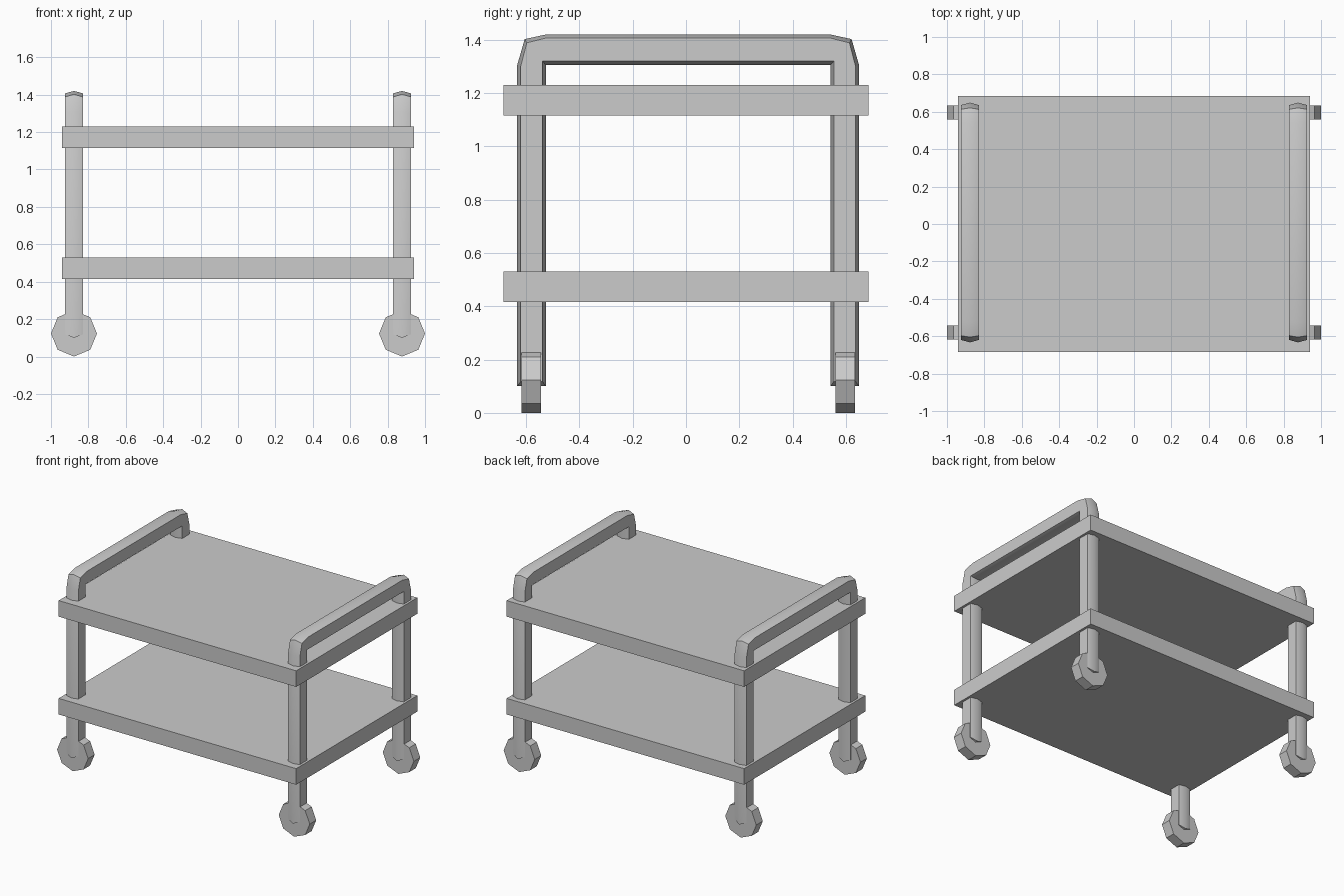
import bpy, bmesh, math

if "Cube" in bpy.data.objects:
    bpy.data.objects.remove(bpy.data.objects["Cube"])

YC = 0.008   # frames and wheels sit slightly behind centre
XC = 0.877   # frame distance from centre
HW = 0.047   # half thickness of the tube


def make_object(name, bm):
    bmesh.ops.remove_doubles(bm, verts=bm.verts, dist=0.0005)
    bmesh.ops.recalc_face_normals(bm, faces=bm.faces)
    mesh = bpy.data.meshes.new(name)
    bm.to_mesh(mesh)
    bm.free()
    obj = bpy.data.objects.new(name, mesh)
    bpy.context.collection.objects.link(obj)
    return obj


def shelf(name, z0, z1):
    bm = bmesh.new()
    bmesh.ops.create_cube(bm, size=1)
    for v in bm.verts:
        v.co = (v.co.x * 1.88, v.co.y * 1.37, (z0 + z1) / 2 + v.co.z * (z1 - z0))
    make_object(name, bm)


def wheel(name, x, y):
    bm = bmesh.new()
    r, w = 0.123, 0.0365
    rings = [[bm.verts.new((x + r * math.cos(i * math.pi / 4), y + s * w,
                            r + r * math.sin(i * math.pi / 4)))
              for i in range(8)] for s in (-1, 1)]
    for ring in rings:
        bm.faces.new(ring)
    for i in range(8):
        j = (i + 1) % 8
        bm.faces.new((rings[0][i], rings[0][j], rings[1][j], rings[1][i]))
    make_object(name, bm)


# Stations along half the frame, as (y, z):
# outer ridge, outer corner, inner corner, inner ridge
inner = ((0.547, 1.32), (0.534, 1.305))
half = [
    ((0.641, 0.10), (0.628, 0.118), (0.547, 0.118), (0.534, 0.10)),
    ((0.641, 1.305), (0.628, 1.30)) + inner,
    ((0.613, 1.402), (0.605, 1.388)) + inner,
    ((0.530, 1.42), (0.530, 1.407)) + inner,
]
path = [[(-y, z) for y, z in st] for st in half]
path += [list(st) for st in reversed(half)]


def frame(name, x):
    bm = bmesh.new()
    rings = []
    for o, oc, ic, i in path:
        pts = [(0, o), (HW, oc), (HW, ic), (0, i), (-HW, ic), (-HW, oc)]
        rings.append([bm.verts.new((x + dx, YC + y, z)) for dx, (y, z) in pts])
    # inner points coincide at the bends, so merge before filling
    bmesh.ops.remove_doubles(bm, verts=[], dist=0.0005)
    for a, b in zip(rings, rings[1:]):
        for k in range(6):
            n = (k + 1) % 6
            quad = []
            for v in (a[k], a[n], b[n], b[k]):
                if all((v.co - q.co).length > 0.0005 for q in quad):
                    quad.append(v)
            if len(quad) > 2:
                bm.faces.new(quad)
    # keel-shaped ends
    for r in (rings[0], rings[-1]):
        bm.faces.new(r[0:4])
        bm.faces.new((r[3], r[4], r[5], r[0]))
    obj = make_object(name, bm)
    bpy.ops.object.select_all(action='DESELECT')
    obj.select_set(True)
    bpy.context.view_layer.objects.active = obj
    bpy.ops.object.shade_smooth_by_angle(angle=math.radians(38))


# Shelves
shelf("lower_shelf", 0.415, 0.53)
shelf("upper_shelf", 1.115, 1.23)

# Handle frames with legs, and wheels
for sx, side in ((-1, "left"), (1, "right")):
    frame(side + "_handle_frame", sx * XC)
    for sy, end in ((-1, "front"), (1, "back")):
        wheel(f"{end}_{side}_wheel", sx * XC, YC + sy * 0.5885)
